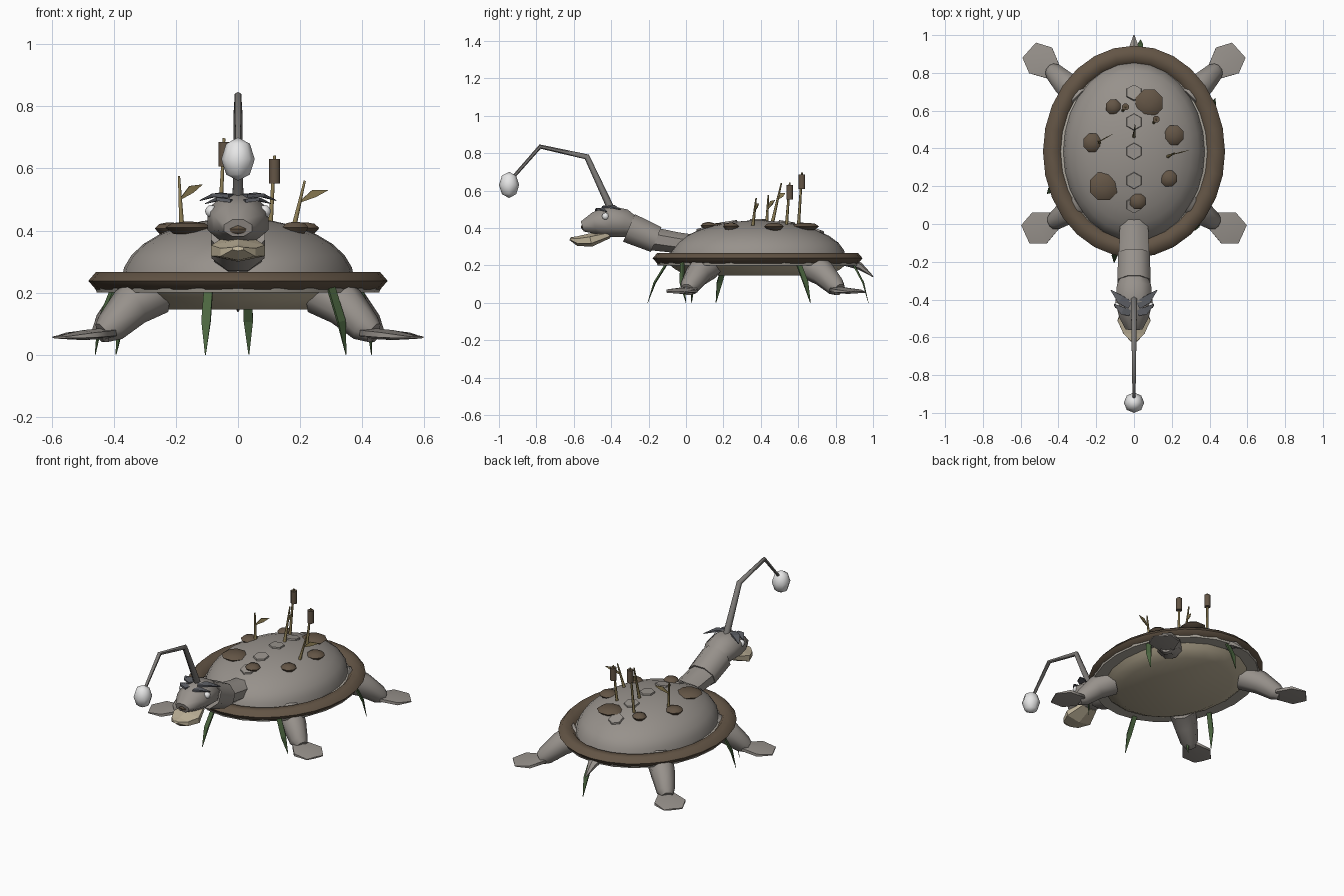
import bpy, bmesh, math
from mathutils import Vector, Matrix

if "Cube" in bpy.data.objects:
    bpy.data.objects.remove(bpy.data.objects["Cube"])


def material(name, rgb):
    m = bpy.data.materials.new(name)
    m.diffuse_color = (*rgb, 1)
    m.use_nodes = True
    m.node_tree.nodes["Principled BSDF"].inputs["Base Color"].default_value = m.diffuse_color
    return m


GREY = material("warm grey skin", (0.31, 0.285, 0.26))
PALE = material("pale shell edge", (0.42, 0.39, 0.34))
BROWN = material("bark brown", (0.125, 0.09, 0.06))
CREAM = material("cream belly", (0.52, 0.45, 0.32))
GREEN = material("weed green", (0.07, 0.13, 0.05))
OLIVE = material("dry reed", (0.27, 0.21, 0.09))
SLATE = material("slate fin", (0.11, 0.115, 0.13))
STALK = material("stalk grey", (0.2, 0.19, 0.18))
WHITE = material("lure white", (0.85, 0.85, 0.85))


def finish(bm, name, mat, smooth=None):
    bmesh.ops.recalc_face_normals(bm, faces=bm.faces)
    me = bpy.data.meshes.new(name)
    bm.to_mesh(me)
    bm.free()
    me.materials.append(mat)
    ob = bpy.data.objects.new(name, me)
    bpy.context.collection.objects.link(ob)
    if smooth:
        bpy.ops.object.select_all(action='DESELECT')
        ob.select_set(True)
        bpy.context.view_layer.objects.active = ob
        bpy.ops.object.shade_smooth_by_angle(angle=math.radians(smooth))
    return ob


def bridge(bm, rings, caps=True, closed=False):
    pairs = list(zip(rings, rings[1:])) + ([(rings[-1], rings[0])] if closed else [])
    for a, b in pairs:
        n = len(a)
        for i in range(n):
            bm.faces.new((a[i], a[(i + 1) % n], b[(i + 1) % n], b[i]))
    if caps and not closed:
        bm.faces.new(rings[0])
        bm.faces.new(rings[-1])


def tube(name, pts, radii, mat, sides=8, side=(1, 0, 0), smooth=None):
    """Loft along a path; each radius is a number or (along side, across)."""
    bm = bmesh.new()
    pts = [Vector(p) for p in pts]
    rings = []
    for i, p in enumerate(pts):
        t = (pts[min(i + 1, len(pts) - 1)] - pts[max(i - 1, 0)]).normalized()
        u = Vector(side)
        u = (u - t * u.dot(t)).normalized()
        v = t.cross(u)
        a, b = radii[i] if isinstance(radii[i], tuple) else (radii[i], radii[i])
        rings.append([bm.verts.new(p + u * a * math.cos(k) + v * b * math.sin(k))
                      for k in (math.tau * (j + 0.5) / sides for j in range(sides))])
    bridge(bm, rings)
    return finish(bm, name, mat, smooth)


CY = 0.383  # centre of the shell along y
DX, DY = 0.375, 0.472  # dome radii


def lathe(name, profile, mat, seg=28, closed=False, smooth=40):
    """Oval rings around the shell centre; profile rows are (rx, ry, z)."""
    bm = bmesh.new()
    rings = [[bm.verts.new((rx * math.cos(a), CY + ry * math.sin(a), z))
              for a in (math.tau * k / seg for k in range(seg))] for rx, ry, z in profile]
    bridge(bm, rings, closed=closed)
    return finish(bm, name, mat, smooth)


def ball(name, loc, size, mat, seg=8, rings=6, smooth=None):
    bm = bmesh.new()
    bmesh.ops.create_uvsphere(bm, u_segments=seg, v_segments=rings, radius=1)
    bmesh.ops.transform(bm, matrix=Matrix.Translation(loc) @ Matrix.Diagonal((*size, 1)), verts=bm.verts)
    return finish(bm, name, mat, smooth)


def dome_z(x, y):
    return 0.24 + 0.2 * math.sqrt(max(0, 1 - (x / DX) ** 2 - ((y - CY) / DY) ** 2))


# Shell dome, rim, under-skirt and belly plate
arc = [math.radians(a) for a in (0, 12, 24, 36, 48, 60, 72, 82, 88)]
lathe("shell_dome", [(DX * math.cos(a), DY * math.cos(a), 0.24 + 0.2 * math.sin(a)) for a in arc], GREY)
lathe("shell_rim", [(0.433 + 0.049 * math.cos(a), 0.512 + 0.049 * math.cos(a), 0.238 + 0.033 * math.sin(a))
                    for a in (math.tau * k / 6 for k in range(6))], BROWN, closed=True, smooth=62)
lathe("shell_skirt", [(0.41, 0.49, 0.243), (0.46, 0.54, 0.214), (0.455, 0.535, 0.2)], PALE, seg=24)
lathe("belly_plate", [(0.39, 0.47, 0.202), (0.36, 0.44, 0.178), (0.30, 0.38, 0.146)], CREAM, seg=20)

# Hexagonal scutes along the spine
for i, y in enumerate((0.1, 0.23, 0.385, 0.54, 0.695)):
    n = Vector((0, (y - CY) / DY ** 2, (dome_z(0, y) - 0.24) / 0.2 ** 2)).normalized()
    p = Vector((0, y, dome_z(0, y)))
    tube(f"spine_scute_{i}", [p - n * 0.008, p + n * 0.007], [0.047, 0.043], GREY, sides=6)

# Neck, collar, head, jaw, nose
tube("neck", [(0, 0.1, 0.305), (0, -0.04, 0.32), (0, -0.2, 0.345)],
     [(0.075, 0.055), (0.082, 0.06), (0.088, 0.068)], GREY, smooth=50)
tube("neck_collar", [(0, -0.16, 0.338), (0, -0.305, 0.4)], [(0.092, 0.078), (0.094, 0.087)], GREY, smooth=50)
tube("head", [(0, -0.27, 0.40), (0, -0.33, 0.425), (0, -0.41, 0.436), (0, -0.49, 0.425), (0, -0.555, 0.408)],
     [(0.07, 0.055), (0.098, 0.082), (0.106, 0.09), (0.085, 0.064), (0.048, 0.03)], GREY, smooth=50)
tube("lower_jaw", [(0, -0.41, 0.365), (0, -0.51, 0.335), (0, -0.58, 0.33), (0, -0.62, 0.342)],
     [(0.06, 0.02), (0.1, 0.036), (0.065, 0.026), (0.02, 0.008)], CREAM, sides=6)
ball("nose", (0, -0.53, 0.405), (0.047, 0.032, 0.022), BROWN)

# Eyes and brow fins on both sides
for s, n in ((1, "right"), (-1, "left")):
    ball(f"eye_{n}", (s * 0.086, -0.43, 0.462), (0.02, 0.02, 0.02), WHITE, smooth=60)
    tube(f"brow_fin_back_{n}", [(s * 0.02, -0.43, 0.512), (s * 0.07, -0.40, 0.515), (s * 0.122, -0.35, 0.497)],
         [(0.03, 0.008), (0.032, 0.008), (0.003, 0.002)], SLATE, sides=4, side=(0, 1, 0))
    tube(f"brow_fin_front_{n}", [(s * 0.02, -0.47, 0.495), (s * 0.06, -0.46, 0.502), (s * 0.105, -0.425, 0.487)],
         [(0.025, 0.008), (0.028, 0.008), (0.003, 0.002)], SLATE, sides=4, side=(0, 1, 0))

# Lure stalk and lure
tube("lure_stalk", [(0, -0.4, 0.5), (0, -0.53, 0.78), (0, -0.78, 0.835), (0, -0.925, 0.67)],
     [0.02, 0.016, 0.012, 0.009], STALK, sides=6, smooth=62)
ball("lure", (0, -0.946, 0.63), (0.054, 0.054, 0.07), WHITE, rings=4, smooth=50)

# Legs and paddle feet: hip, ankle, toe
for s, n in ((1, "right"), (-1, "left")):
    for part, hip, ankle, toe in (("front", (0.27, 0.12), (0.41, 0.02), (0.575, -0.055)),
                                  ("back", (0.28, 0.66), (0.42, 0.80), (0.555, 0.92))):
        a, b, c = (Vector((s * x, y, 0)) for x, y in (hip, ankle, toe))
        d = (c - b).normalized()
        w = (-d.y, d.x, 0)
        up = Vector((0, 0, 1))
        tube(f"{part}_leg_{n}", [a + up * 0.2, a.lerp(b, 0.55) + up * 0.155, b + up * 0.088, b + d * 0.03 + up * 0.07],
             [0.078, 0.07, 0.053, 0.036], GREY, side=w, smooth=50)
        tube(f"{part}_foot_{n}", [b + up * 0.07, b.lerp(c, 0.55) + up * 0.063, c + up * 0.056],
             [(0.05, 0.018), (0.105, 0.016), (0.062, 0.005)], GREY, sides=6, side=w, smooth=70)

# Tail
tube("tail", [(0, 0.86, 0.225), (0, 0.93, 0.195), (0, 1.0, 0.14)], [(0.05, 0.03), (0.03, 0.02), 0.003], GREY, sides=6)

# Water weeds hanging under the rim: top point, tip
for i, (top, tip) in enumerate((((-0.095, -0.10), (-0.105, -0.205)), ((0.30, -0.02), (0.348, 0.0)),
                                ((0.39, 0.60), (0.43, 0.665)), ((-0.40, 0.21), (-0.46, 0.16)),
                                ((-0.34, 0.06), (-0.393, 0.03)), ((0.03, 0.89), (0.035, 0.975)))):
    a, b = Vector((*top, 0.215)), Vector((*tip, 0.0))
    out = Vector((a.x, (a.y - CY), 0)).normalized()
    mid = a.lerp(b, 0.5) + out * 0.015
    tube(f"hanging_weed_{i}", [a, mid, b], [(0.02, 0.007), (0.021, 0.006), (0.002, 0.001)], GREEN,
         sides=4, side=(-out.y, out.x, 0))

# Shelf mushrooms on the dome: x, y, radius
for i, (x, y, r) in enumerate(((0.08, 0.64, 0.077), (-0.11, 0.62, 0.042), (-0.22, 0.43, 0.052), (-0.16, 0.2, 0.08),
                               (0.21, 0.47, 0.056), (0.185, 0.24, 0.046), (0.02, 0.12, 0.045))):
    z = max(dome_z(x, y), 0.395) + 0.006
    tube(f"shell_mushroom_{i}", [(x, y, z - 0.02), (x, y, z), (x, y, z + 0.014), (x, y, z + 0.019)],
         [r * 0.65, r, r * 0.72, r * 0.2], BROWN, sides=8, smooth=50)

# Cattails: x, y, top of the head
for i, (x, y, z) in enumerate(((-0.045, 0.62, 0.685), (0.118, 0.555, 0.63))):
    tube(f"cattail_stem_{i}", [(x - 0.015, y - 0.02, 0.39), (x, y, z + 0.012)], [0.009, 0.005], OLIVE, sides=6, smooth=62)
    tube(f"cattail_head_{i}", [(x, y, z - 0.078), (x, y, z)], [0.019, 0.019], BROWN, sides=8, smooth=50)

# Leafy reeds: base, tip, leaf end
for i, (a, b, c) in enumerate((((-0.18, 0.43, 0.39), (-0.19, 0.44, 0.575), (-0.115, 0.475, 0.548)),
                               ((0.175, 0.355, 0.39), (0.215, 0.375, 0.56), (0.29, 0.39, 0.53)),
                               ((0.0, 0.46, 0.42), (0.005, 0.51, 0.64), (0.005, 0.53, 0.585)))):
    a, b, c = Vector(a), Vector(b), Vector(c)
    tube(f"reed_stem_{i}", [a, b], [0.01, 0.004], OLIVE, sides=6, smooth=62)
    k = a.lerp(b, 0.6)
    tube(f"reed_leaf_{i}", [k, k.lerp(c, 0.5) + Vector((0, 0, 0.008)), c],
         [(0.003, 0.002), (0.018, 0.004), (0.001, 0.001)], OLIVE, sides=4, side=(0, 0, 1))
